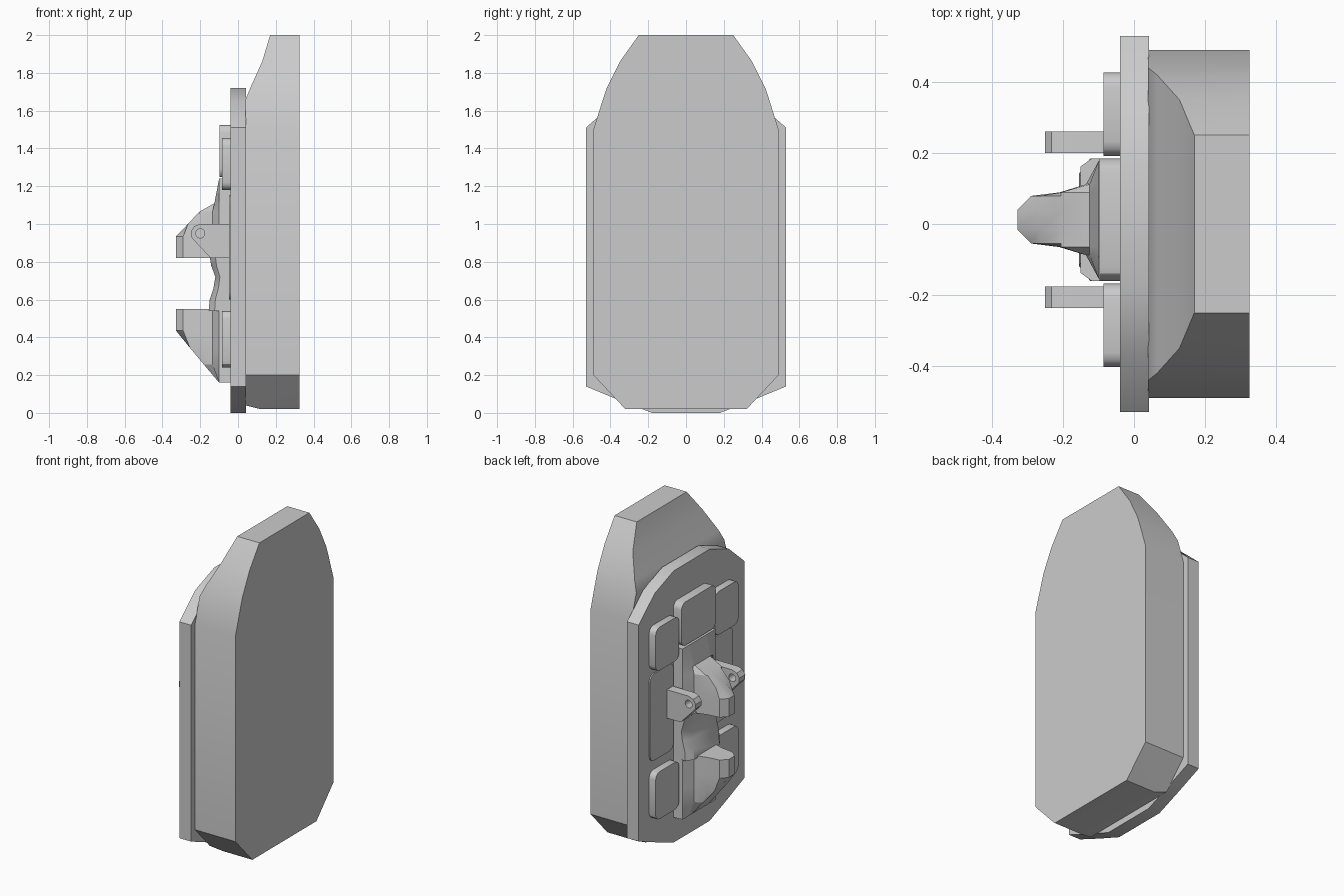
import bpy, bmesh, math

if "Cube" in bpy.data.objects:
    bpy.data.objects.remove(bpy.data.objects["Cube"])

CY = 0.012  # fittings sit slightly off the centre line


def finish(name, bm, smooth=True):
    bmesh.ops.recalc_face_normals(bm, faces=bm.faces)
    me = bpy.data.meshes.new(name)
    bm.to_mesh(me)
    bm.free()
    ob = bpy.data.objects.new(name, me)
    bpy.context.collection.objects.link(ob)
    if smooth:
        bpy.ops.object.select_all(action='DESELECT')
        ob.select_set(True)
        bpy.context.view_layer.objects.active = ob
        bpy.ops.object.shade_smooth_by_angle(angle=math.radians(30))
    return ob


def loft(name, rings, smooth=True):
    """Skin between equal-length closed rings and cap both ends."""
    bm = bmesh.new()
    vs = [[bm.verts.new(p) for p in r] for r in rings]
    n = len(vs[0])
    for a, b in zip(vs, vs[1:]):
        for i in range(n):
            j = (i + 1) % n
            bm.faces.new((a[i], a[j], b[j], b[i]))
    bm.faces.new(vs[0])
    bm.faces.new(vs[-1])
    return finish(name, bm, smooth)


def prism(name, yz, x0, x1):
    return loft(name, [[(x, y, z) for y, z in yz] for x in (x0, x1)])


def pad(name, y0, y1, z0, z1, depth, r=0.04):
    """Raised panel with rounded corners."""
    pts = []
    corners = ((y1 - r, z1 - r), (y0 + r, z1 - r), (y0 + r, z0 + r), (y1 - r, z0 + r))
    for k, (cy, cz) in enumerate(corners):
        for s in range(4):
            a = math.radians(90 * k + 30 * s)
            pts.append((cy + r * math.cos(a), cz + r * math.sin(a)))
    return prism(name, pts, -0.035, -depth)


def nose(name, sections):
    """Beak: one plan outline cut off at a front x for each height."""
    plan = [(-0.03, .172), (-.10, .165), (-.135, .10), (-.21, .077), (-.29, .067), (-.328, .028)]
    rings = []
    for z, front in sections:
        half = [(max(x, front), w) for x, w in plan]
        rings.append([(x, CY + w, z) for x, w in half] +
                     [(x, CY - w, z) for x, w in reversed(half)])
    return loft(name, rings)


# Thick back body: (z, half width, front x) levels, scooped at the top
levels = [(2.0, .25, .17), (1.86, .35, .128), (1.72, .42, .065), (1.66, .44, .04),
          (1.5, .49, .04), (.2, .49, .04), (.04, .34, .04), (.02, .32, .12)]
loft("back_body", [[(f, w, z), (.325, w, z), (.325, -w, z), (f, -w, z)]
                   for z, w, f in levels])

# Faceted mounting plate
half = [(.18, 1.72), (.37, 1.65), (.53, 1.51), (.53, .14), (.36, .07), (.18, 0)]
prism("mounting_plate", half + [(-y, z) for y, z in reversed(half)], -.04, .042)

# Raised pads
for side, s in (("left", 1), ("right", -1)):
    y0, y1 = sorted((CY + s * .18, CY + s * .415))
    pad("upper_pad_" + side, y0, y1, 1.18, 1.455, .086)
    pad("middle_pad_" + side, y0, y1, .60, 1.15, .048)
    pad("lower_pad_" + side, y0, y1, .24, .54, .086)
pad("centre_pad", CY - .172, CY + .172, 1.25, 1.525, .097)

# Upper and lower beaks
nose("upper_beak", [(1.24, -.10), (1.11, -.125), (1.065, -.205), (1.0, -.265),
                    (.935, -.328), (.82, -.328)])
nose("lower_beak", [(.55, -.328), (.435, -.328), (.345, -.255), (.255, -.18), (.16, -.10)])

# Pinched neck between the beaks
loft("neck", [[(-.03, CY + .172, z), (f * .8, CY + .172, z), (f, CY + w, z),
               (f, CY - w, z), (f * .8, CY - .172, z), (-.03, CY - .172, z)]
              for z, f, w in ((.83, -.15, .15), (.78, -.142, .13), (.72, -.12, .11),
                              (.66, -.13, .11), (.60, -.15, .12), (.54, -.155, .13))])

# Pierced hinge lugs, drawn as a filled curve with a hole
lug = [(-.04, 1.0), (-.20, 1.0), (-.232, .988), (-.25, .96), (-.247, .93), (-.225, .905),
       (-.145, .82), (-.04, .82)]
hole = [(-.2 + .024 * math.cos(a * math.pi / 8), .95 + .024 * math.sin(a * math.pi / 8))
        for a in range(16)]
for side, s in (("left", 1), ("right", -1)):
    cu = bpy.data.curves.new("hinge_lug_" + side, 'CURVE')
    cu.dimensions = '2D'
    cu.fill_mode = 'BOTH'
    cu.extrude = .03
    for pts in (lug, hole):
        sp = cu.splines.new('POLY')
        sp.points.add(len(pts) - 1)
        for p, (x, z) in zip(sp.points, pts):
            p.co = (x, z, 0, 1)
        sp.use_cyclic_u = True
    ob = bpy.data.objects.new("hinge_lug_" + side, cu)
    bpy.context.collection.objects.link(ob)
    ob.rotation_euler.x = math.pi / 2
    ob.location.y = CY + s * .218
    bpy.ops.object.select_all(action='DESELECT')
    ob.select_set(True)
    bpy.context.view_layer.objects.active = ob
    bpy.ops.object.convert(target='MESH')
    bpy.ops.object.shade_smooth_by_angle(angle=math.radians(30))
